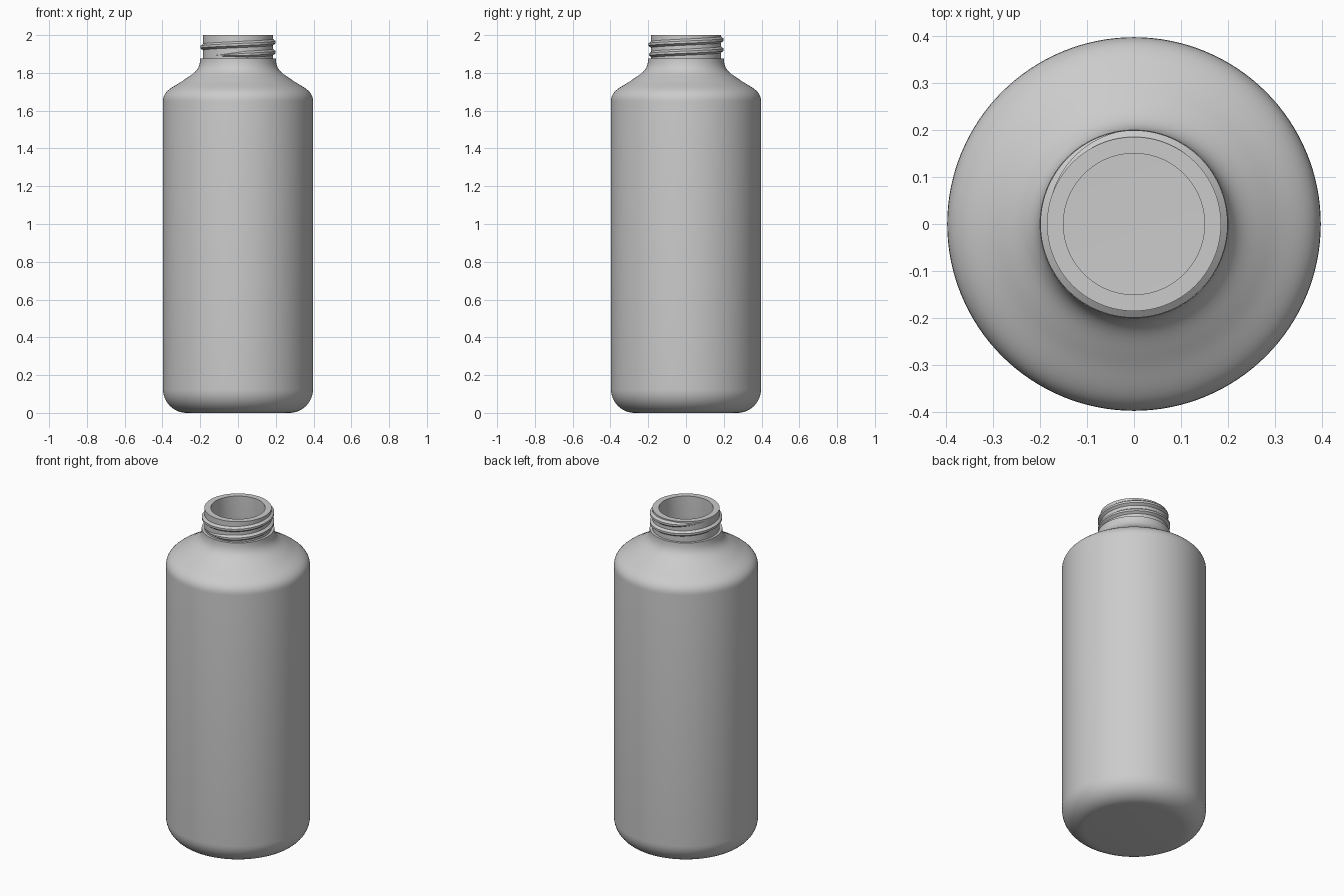
import bpy, bmesh, math
from mathutils import Vector

if "Cube" in bpy.data.objects:
    bpy.data.objects.remove(bpy.data.objects["Cube"], do_unlink=True)

GREY = (0.6, 0.6, 0.6, 1)
plastic = bpy.data.materials.new("grey plastic")
plastic.use_nodes = True
plastic.diffuse_color = GREY
plastic.node_tree.nodes["Principled BSDF"].inputs["Base Color"].default_value = GREY

R, NECK, BORE, LEDGE, TOP = 0.397, 0.185, 0.15, 1.877, 2.0
WALL = 0.05
FILLET = 0.125


def finish(bm, name, angle):
    bmesh.ops.recalc_face_normals(bm, faces=bm.faces)
    mesh = bpy.data.meshes.new(name)
    bm.to_mesh(mesh)
    bm.free()
    mesh.materials.append(plastic)
    obj = bpy.data.objects.new(name, mesh)
    bpy.context.collection.objects.link(obj)
    bpy.ops.object.select_all(action="DESELECT")
    obj.select_set(True)
    bpy.context.view_layer.objects.active = obj
    bpy.ops.object.shade_smooth_by_angle(angle=math.radians(angle))
    return obj


def bezier(a, b, c, d, n=12):
    a, b, c, d = map(Vector, (a, b, c, d))
    return [a * (1 - t) ** 3 + b * 3 * t * (1 - t) ** 2 + c * 3 * t * t * (1 - t) + d * t ** 3
            for t in (i / n for i in range(n + 1))]


def lathe(points, name, segments=128):
    bm = bmesh.new()
    verts = [bm.verts.new((p[0], 0, p[1])) for p in points]
    edges = [bm.edges.new(pair) for pair in zip(verts, verts[1:])]
    bmesh.ops.spin(bm, geom=verts + edges, cent=(0, 0, 0), axis=(0, 0, 1),
                   angle=math.tau, steps=segments)
    bmesh.ops.remove_doubles(bm, verts=bm.verts, dist=0.0001)
    return finish(bm, name, 30)


# Outer wall: rounded base, straight side, S-shaped shoulder
outer = [Vector((R - FILLET + FILLET * math.sin(a), FILLET - FILLET * math.cos(a)))
         for a in (math.pi / 2 * i / 12 for i in range(13))]
outer += bezier((R, 1.65), (R, 1.71), (0.34, 1.725), (0.29, 1.76))
outer += bezier((0.29, 1.76), (0.24, 1.795), (0.2, 1.81), (0.2, LEDGE))[1:]

# Inner wall: the outer wall moved inward by the wall thickness
inner = []
for i, p in enumerate(outer):
    along = (outer[min(i + 1, len(outer) - 1)] - outer[max(i - 1, 0)]).normalized()
    if i == 0:
        along = Vector((1, 0))
    inner.append(p + Vector((-along.y, along.x)) * WALL)

# Bottle shell with ledge, plain neck and open mouth
profile = [(0, 0)] + outer + [(NECK, LEDGE), (NECK, TOP), (BORE, TOP)]
profile += inner[::-1] + [(0, WALL)]
lathe(profile, "bottle_body")

# Screw thread: a trapezoid swept up a helix, fading out at both ends
PITCH, START, END, FADE, STEPS = 0.053, -2.5, 3 * math.pi - 0.2, 1.2, 240
bm = bmesh.new()
rings = []
for i in range(STEPS + 1):
    a = START + (END - START) * i / STEPS
    size = max(0.05, min(1, (a - START) / FADE, (END - a) / FADE))
    z = 1.91 + PITCH * a / math.tau
    crest = NECK - 0.002 + 0.016 * size
    section = [(NECK - 0.006, -0.021), (crest, -0.006), (crest, 0.006), (NECK - 0.006, 0.021)]
    rings.append([bm.verts.new((r * math.cos(a), r * math.sin(a), min(z + h * size, TOP - 0.002)))
                  for r, h in section])
for low, high in zip(rings, rings[1:]):
    for k in range(4):
        n = (k + 1) % 4
        bm.faces.new((low[k], low[n], high[n], high[k]))
bm.faces.new(rings[0])
bm.faces.new(rings[-1])
finish(bm, "neck_thread", 25)
